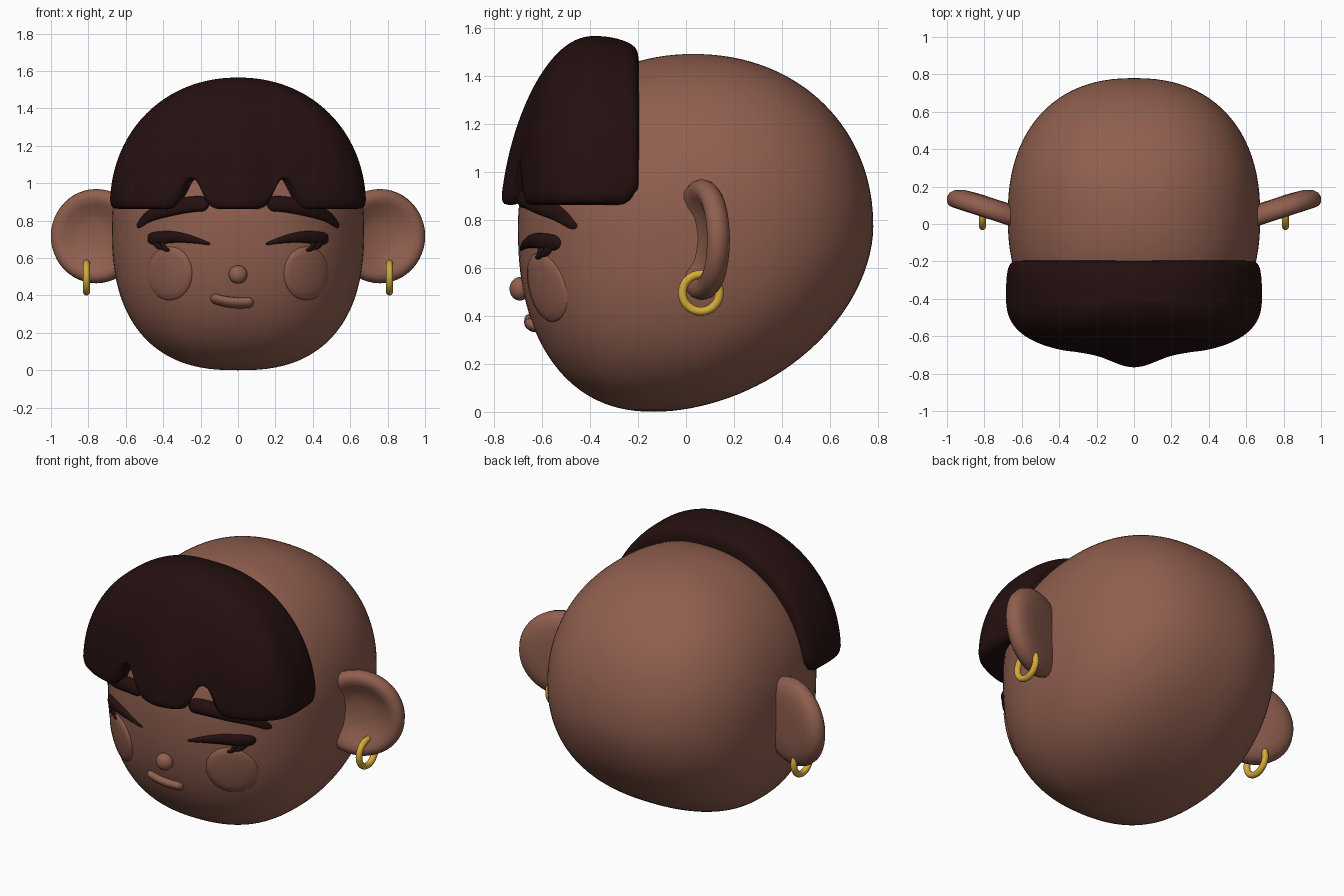
import bpy, bmesh
from math import sin, cos, pi, tau, exp, sqrt, radians
from mathutils import Vector

cube = bpy.data.objects.get("Cube")
if cube:
    bpy.data.objects.remove(cube, do_unlink=True)


def material(name, rgb):
    m = bpy.data.materials.new(name)
    m.use_nodes = True
    m.diffuse_color = (*rgb, 1)
    m.node_tree.nodes["Principled BSDF"].inputs["Base Color"].default_value = (*rgb, 1)
    return m


SKIN = material("skin brown", (0.28, 0.115, 0.078))
HAIR = material("dark hair", (0.018, 0.005, 0.005))
GOLD = material("gold", (0.66, 0.4, 0.04))


def loft(name, rows, mat):
    """Skin a list of closed rings; rings that shrink to a point close the ends."""
    bm = bmesh.new()
    rings = [[bm.verts.new(p) for p in row] for row in rows]
    n = len(rows[0])
    for a, b in zip(rings, rings[1:]):
        for i in range(n):
            j = (i + 1) % n
            bm.faces.new((a[i], a[j], b[j], b[i]))
    bmesh.ops.remove_doubles(bm, verts=bm.verts, dist=1e-5)
    bmesh.ops.recalc_face_normals(bm, faces=bm.faces)
    for f in bm.faces:
        f.smooth = True
    mesh = bpy.data.meshes.new(name)
    bm.to_mesh(mesh)
    bm.free()
    mesh.materials.append(mat)
    obj = bpy.data.objects.new(name, mesh)
    bpy.context.collection.objects.link(obj)
    return obj


def sup(u, n):
    """Superellipse quarter curve."""
    return max(0.0, 1 - abs(u) ** n) ** (1 / n)


def spow(v, e):
    return (1 if v >= 0 else -1) * abs(v) ** e


# Head: rounded sections with a full forehead and a sloping underside
MID = 0.77


def section(z):
    if z < MID:
        u = (MID - z) / MID
        return (0.675 * sup(u, 2.5), -0.13 - 0.57 * sup(u, 2.3), -0.13 + 0.91 * sup(u, 1.85))
    u = (z - MID) / 0.72
    return (0.675 * sup(u, 2.15), 0.03 - 0.73 * sup(u, 2.1), 0.03 + 0.75 * sup(u, 2.1))


def face_y(x, z):
    w, front, back = section(z)
    mid = (front + back) / 2
    return mid - (mid - front) * sup(min(1, abs(x) / w), 2.3)


def head_ring(a):
    z = MID + (0.72 if a > 0 else MID) * sin(a)
    w, front, back = section(z)
    mid, half = (front + back) / 2, (back - front) / 2
    e = 2 / 2.3
    return [(w * spow(cos(t), e), mid + half * spow(sin(t), e), z)
            for t in (tau * i / 96 for i in range(96))]


loft("head", [head_ring(pi * (i / 64 - 0.5)) for i in range(65)], SKIN)


# Hair: thick cap over the forehead with a scalloped fringe and a straight back
HC, HZ, HH = -0.38, 0.87, 0.695


def hair_point(t, k, z, rise):
    e = 2 / 2.7
    front = sin(t) < 0
    x = 0.685 * spow(cos(t), e)
    y = (0.32 if front else 0.5) * spow(sin(t), e)
    y *= k
    if front:
        y -= 0.07 * exp(-(x / 0.15) ** 2) * (1 - rise) * k
    d = HC + y + 0.19
    return (x * k, -0.19 + (d - sqrt(d * d + 0.0025)) / 2, z)


def fringe(t):
    x = 0.685 * spow(cos(t), 2 / 2.7)
    if sin(t) < -0.2:
        return 0.86 + 0.16 * exp(-abs((abs(x) - 0.26) / 0.075) ** 2.5)
    y = HC + 0.5 * spow(sin(t), 2 / 2.7)
    return 0.86 + 0.05 * min(1, max(0, (y + 0.26) / 0.08)) ** 2


angles = [tau * i / 240 for i in range(240)]
rows = [[hair_point(t, 0, 0.95, 0) for t in angles]]
for k, lift in ((0.75, 0.03), (0.92, 0.002), (0.965, 0.006), (0.99, 0.022)):
    rows.append([hair_point(t, k, fringe(t) + lift, 0) for t in angles])
for i in range(41):
    w = sin(pi / 2 * i / 40)
    ring = []
    for t in angles:
        low = fringe(t) + 0.05
        z = low + (HZ + HH - low) * w
        u = min(1, max(0, (z - HZ) / HH))
        ring.append(hair_point(t, sup(u, 2.1) if i < 40 else 0, z, u))
    rows.append(ring)
loft("hair", rows, HAIR)


def smooth_path(pts, t):
    """Catmull-Rom point at t in 0..1."""
    v = [Vector(p) for p in pts]
    v = [2 * v[0] - v[1]] + v + [2 * v[-1] - v[-2]]
    s = t * (len(pts) - 1)
    i = min(int(s), len(pts) - 2)
    f = s - i
    a, b, c, d = v[i:i + 4]
    return 0.5 * (2 * b + (c - a) * f + (2 * a - 5 * b + 4 * c - d) * f * f
                  + (3 * b - a - 3 * c + d) * f ** 3)


def face_stroke(name, pts, mat, depth, side=1, lift=0):
    """Tapered round stroke of (x, z, radius) points lying on the face."""
    n = 32
    path = [smooth_path(pts, 0.5 - 0.5 * cos(pi * i / n)) for i in range(n + 1)]
    length = [0]
    for a, b in zip(path, path[1:]):
        length.append(length[-1] + (b.xy - a.xy).length)
    rows = []
    for i, p in enumerate(path):
        tan = (path[min(i + 1, n)].xy - path[max(i - 1, 0)].xy).normalized()
        end = min(length[i], length[-1] - length[i])
        r = p.z * sqrt(max(0, 1 - max(0, 1 - end / p.z) ** 2))
        ring = []
        for j in range(16):
            a = tau * j / 16
            x, z = p.x - tan.y * r * cos(a), p.y + tan.x * r * cos(a)
            ring.append((side * x, face_y(x, z) - depth * r * sin(a) - lift, z))
        rows.append(ring)
    return loft(name, rows, mat)


BROW = [(0.54, 0.765, 0.012), (0.47, 0.825, 0.03), (0.36, 0.865, 0.04),
        (0.25, 0.887, 0.042), (0.155, 0.89, 0.04)]
LID = [(0.485, 0.7, 0.03), (0.42, 0.708, 0.034), (0.34, 0.712, 0.03),
       (0.25, 0.7, 0.02), (0.15, 0.675, 0.006)]
LASHES = [[(0.45, 0.69, 0.014), (0.425, 0.66, 0.012), (0.395, 0.65, 0.007)],
          [(0.41, 0.685, 0.014), (0.39, 0.65, 0.012), (0.365, 0.642, 0.007)]]
# Ear cross-section from the back to the hollow front: radius factor, depth
EAR = [(0, 0.06), (0.4, 0.06), (0.7, 0.055), (0.88, 0.04), (0.97, 0.018), (1, -0.01),
       (0.97, -0.035), (0.9, -0.05), (0.8, -0.053), (0.68, -0.04), (0.5, -0.012),
       (0.3, 0.003), (0, 0.008)]

for side, label in ((1, "left"), (-1, "right")):
    face_stroke(label + "_eyebrow", BROW, HAIR, 0.7, side)
    face_stroke(label + "_eyelid", LID, HAIR, 0.8, side)
    for n, lash in enumerate(LASHES):
        face_stroke(f"{label}_eyelash_{n + 1}", lash, HAIR, 1, side, 0.012)

    # Cheek: shallow oval pad following the face
    rows = []
    for k, off in ((1, -0.01), (1, 0.004), (0.96, 0.01), (0.7, 0.013), (0.35, 0.015), (0, 0.015)):
        ring = []
        for i in range(40):
            a = tau * i / 40
            x, z = 0.365 + 0.12 * k * cos(a), 0.518 + 0.143 * k * sin(a)
            ring.append((side * x, face_y(x, z) - off, z))
        rows.append(ring)
    loft(label + "_cheek", rows, SKIN)

    # Ear: dished disc swept backwards
    c, s = cos(radians(18)), sin(radians(18))
    rows = []
    for k, off in EAR:
        ring = []
        for i in range(48):
            a = tau * i / 48
            u = 0.255 * k * cos(a)
            ring.append((side * (0.755 + u * c - off * s), 0.075 + u * s + off * c,
                         0.717 + 0.252 * k * sin(a)))
        rows.append(ring)
    loft(label + "_ear", rows, SKIN)

    # Earring hoop
    bpy.ops.mesh.primitive_torus_add(major_radius=0.077, minor_radius=0.018,
                                     major_segments=40, minor_segments=14,
                                     location=(side * 0.81, 0.062, 0.495),
                                     rotation=(0, pi / 2, 0))
    hoop = bpy.context.object
    hoop.name = label + "_earring"
    hoop.data.materials.append(GOLD)
    bpy.ops.object.shade_smooth()

# Nose and mouth
bpy.ops.mesh.primitive_uv_sphere_add(segments=32, ring_count=16, radius=1,
                                     location=(0, -0.692, 0.512))
nose = bpy.context.object
nose.name = "nose"
nose.scale = (0.05, 0.043, 0.049)
nose.data.materials.append(SKIN)
bpy.ops.object.shade_smooth()
face_stroke("mouth", [(-0.145, 0.39, 0.026), (-0.08, 0.37, 0.028), (0, 0.36, 0.029),
                      (0.085, 0.363, 0.027)], SKIN, 1.2)
